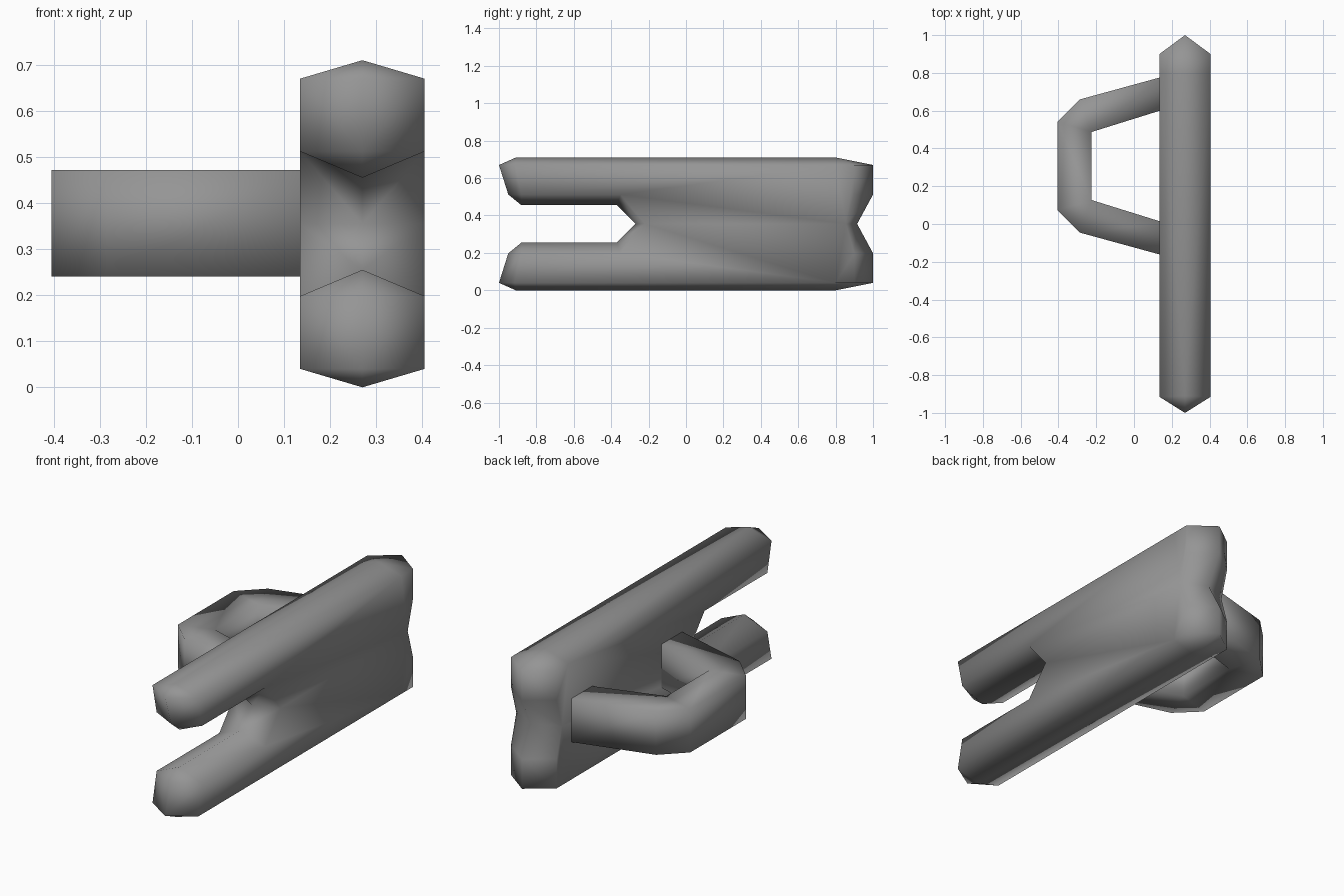
import bpy, bmesh, math

default = bpy.data.objects.get("Cube")
if default:
    bpy.data.objects.remove(default)

grey = bpy.data.materials.new("mid grey")
grey.use_nodes = True
grey.diffuse_color = (0.3, 0.3, 0.3, 1)
grey.node_tree.nodes["Principled BSDF"].inputs["Base Color"].default_value = (0.3, 0.3, 0.3, 1)

MID_Z, MID_X, HALF = 0.355, 0.27, 0.135


def finish(bm, name, angle):
    bmesh.ops.remove_doubles(bm, verts=bm.verts, dist=0.0005)
    bmesh.ops.recalc_face_normals(bm, faces=bm.faces)
    mesh = bpy.data.meshes.new(name)
    bm.to_mesh(mesh)
    bm.free()
    mesh.materials.append(grey)
    obj = bpy.data.objects.new(name, mesh)
    bpy.context.collection.objects.link(obj)
    bpy.ops.object.select_all(action='DESELECT')
    obj.select_set(True)
    bpy.context.view_layer.objects.active = obj
    bpy.ops.object.shade_smooth_by_angle(angle=math.radians(angle))


def bridge(bm, a, b):
    """Quads between two closed loops; coincident corners give triangles."""
    for i in range(len(a)):
        j = (i + 1) % len(a)
        quad = list(dict.fromkeys([a[i], a[j], b[j], b[i]]))
        if len(quad) > 2:
            bm.faces.new(quad)


# Forked plate: upper half as (ridge y, ridge height, side y, side height)
half = [
    (-0.27, 0, -0.22, 0), (-0.37, 0.1, -0.35, 0.157), (-0.88, 0.1, -0.88, 0.157),
    (-0.95, 0.157, -0.88, 0.157), (-1, 0.315, -0.915, 0.315), (-0.91, 0.355, -0.915, 0.315),
    (0.8, 0.355, 0.8, 0.315), (1, 0.315, 0.9, 0.315), (1, 0.157, 0.9, 0.157), (0.915, 0, 0.855, 0),
]
outline = half + [(a, -b, c, -d) for a, b, c, d in reversed(half[1:-1])]
bm = bmesh.new()
ridge = [bm.verts.new((MID_X, a, MID_Z + b)) for a, b, c, d in outline]
for side in (-1, 1):
    corners = {}
    loop = []
    for a, b, c, d in outline:
        key = (c, d)
        if key not in corners:
            corners[key] = bm.verts.new((MID_X + side * HALF, c, MID_Z + d))
        loop.append(corners[key])
    bridge(bm, ridge, loop)
    bm.faces.new(list(corners.values()))
finish(bm, "forked_plate", 80)

# Bent handle: half of its plan, outer and inner edge, mirrored about its middle
HANDLE_Y, LOW, HIGH = 0.307, 0.24, 0.472
outer = [(0.16, 0.475), (-0.285, 0.353), (-0.405, 0.235)]
inner = [(0.16, 0.3), (-0.225, 0.18), (-0.225, 0.18)]
bm = bmesh.new()
rings = []
stations = [(o, i, 1) for o, i in zip(outer, inner)]
stations += [(o, i, -1) for o, i, s in reversed(stations)]
for o, i, s in stations:
    rings.append([bm.verts.new((x, HANDLE_Y + s * y, z))
                  for (x, y), z in ((o, LOW), (o, HIGH), (i, HIGH), (i, LOW))])
for a, b in zip(rings, rings[1:]):
    bridge(bm, a, b)
for end in (rings[0], rings[-1]):
    bm.faces.new(end)
finish(bm, "bent_handle", 95)
